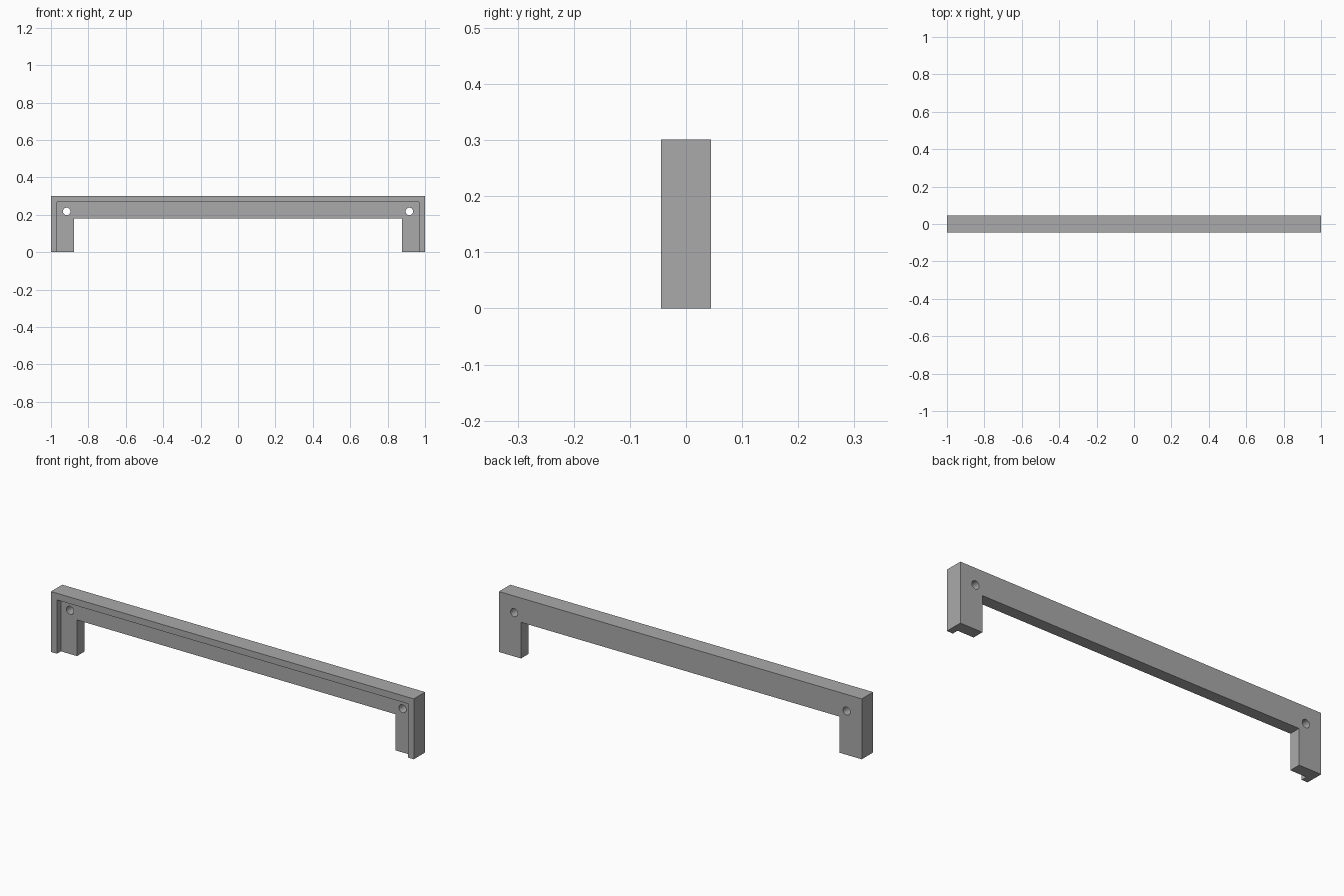
import bpy
import math

default = bpy.data.objects.get("Cube")
if default:
    bpy.data.objects.remove(default, do_unlink=True)

# Overall sizes
HALF, DEPTH, HEIGHT = 1.0, 0.089, 0.301
LIP, RECESS = 0.033, 0.031
LEG, BAR_BOTTOM = 0.122, 0.18
HOLE_X, HOLE_Z, HOLE_R = 0.916, 0.218, 0.02
FRONT = -DEPTH / 2


def box(name, x, y, z):
    """Box from (min, max) pairs on each axis."""
    centre = [(a + b) / 2 for a, b in (x, y, z)]
    bpy.ops.mesh.primitive_cube_add(size=1, location=centre)
    obj = bpy.context.object
    obj.name = name
    obj.scale = [b - a for a, b in (x, y, z)]
    bpy.ops.object.transform_apply(location=True, rotation=False, scale=True)
    return obj


def cut(target, cutter):
    """Subtract the cutter from the target and discard it."""
    cutter.hide_render = True
    mod = target.modifiers.new("cut", "BOOLEAN")
    mod.operation = "DIFFERENCE"
    mod.solver = "EXACT"
    mod.object = cutter
    bpy.ops.object.select_all(action="DESELECT")
    target.select_set(True)
    bpy.context.view_layer.objects.active = target
    bpy.ops.object.modifier_apply(modifier=mod.name)
    bpy.data.objects.remove(cutter, do_unlink=True)


# Solid block for the bar and its two legs
frame = box("bracket_frame", (-HALF, HALF), (FRONT, -FRONT), (0, HEIGHT))

# Opening between the legs
inner = HALF - LEG
cut(frame, box("opening_cutter", (-inner, inner), (-0.2, 0.2), (-0.1, BAR_BOTTOM)))

# Front recess that leaves a lip along the top and outer sides
edge = HALF - LIP
cut(frame, box("recess_cutter", (-edge, edge), (-0.2, FRONT + RECESS),
               (-0.1, HEIGHT - LIP)))

# Screw holes through both corners
for side in (-1, 1):
    bpy.ops.mesh.primitive_cylinder_add(
        vertices=32, radius=HOLE_R, depth=0.4,
        location=(side * HOLE_X, 0, HOLE_Z), rotation=(math.pi / 2, 0, 0))
    cut(frame, bpy.context.object)

# Plain grey finish
grey = bpy.data.materials.new("plain_grey")
grey.use_nodes = True
colour = (0.4, 0.4, 0.4, 1)
grey.diffuse_color = colour
grey.node_tree.nodes["Principled BSDF"].inputs["Base Color"].default_value = colour
frame.data.materials.clear()
frame.data.materials.append(grey)
for face in frame.data.polygons:
    face.material_index = 0

bpy.ops.object.shade_smooth_by_angle(angle=math.radians(30))
